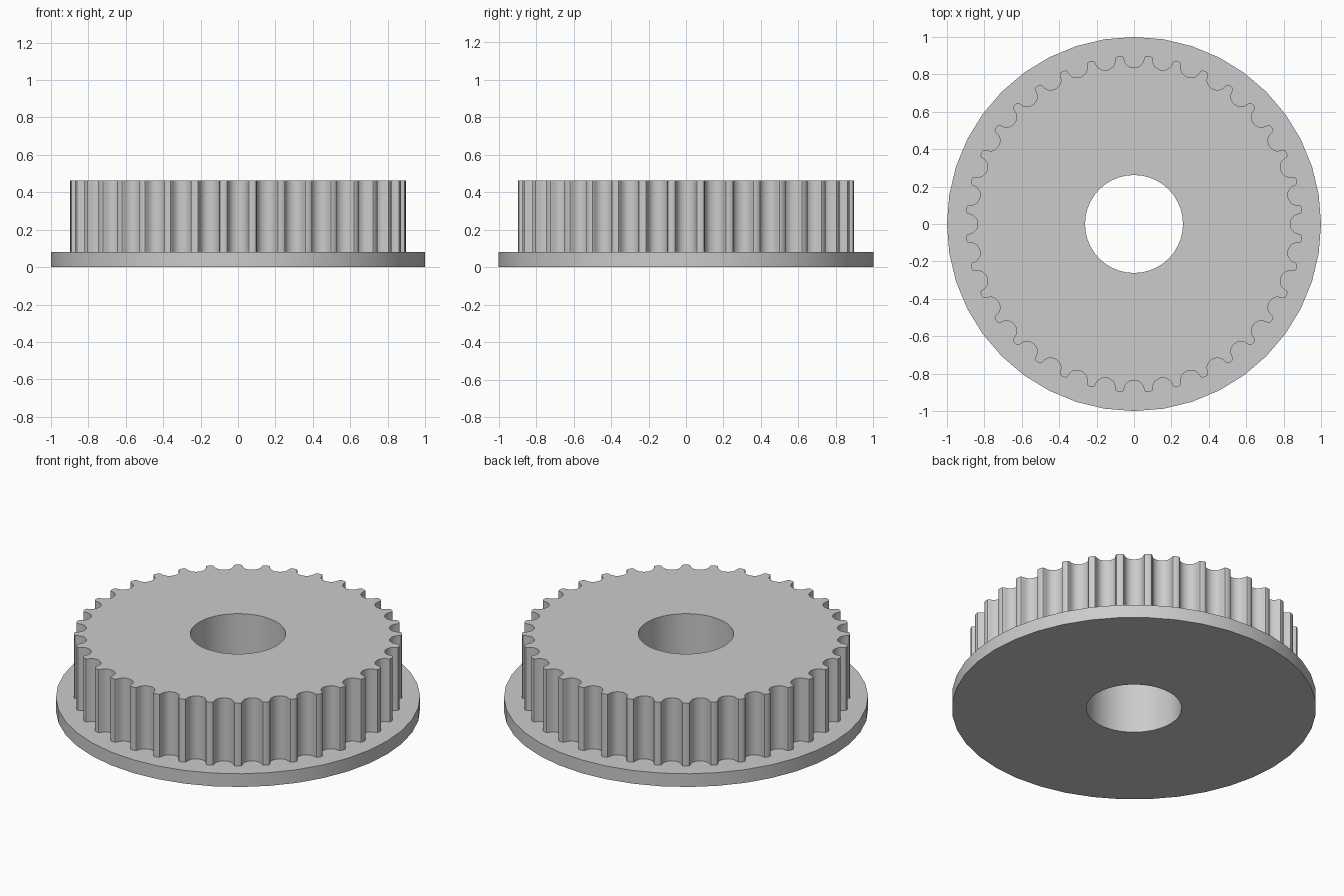
import bpy, bmesh, math

cube = bpy.data.objects.get("Cube")
if cube:
    bpy.data.objects.remove(cube, do_unlink=True)

TEETH = 36
TIP_R, FLANGE_R, BORE_R = 0.90, 1.0, 0.262
FLANGE_H, TOTAL_H = 0.08, 0.462

# Half of one belt groove: sideways offset and depth below the tip chord
HALF_GROOVE = [(0.068, 0), (0.059, 0.003), (0.0545, 0.0105), (0.0527, 0.0192),
               (0.0498, 0.0276), (0.0459, 0.0356), (0.0411, 0.0434),
               (0.0326, 0.0512), (0.0226, 0.0568), (0.0116, 0.0602)]
GROOVE_DEPTH = 0.0614

metal = bpy.data.materials.new("grey metal")
metal.use_nodes = True
GREY = (0.6, 0.6, 0.6, 1)
metal.diffuse_color = GREY
metal.node_tree.nodes["Principled BSDF"].inputs["Base Color"].default_value = GREY


def circle(radius, sides):
    return [(radius * math.cos(math.tau * i / sides),
             radius * math.sin(math.tau * i / sides)) for i in range(sides)]


def toothed_outline():
    groove = ([(-w, d) for w, d in HALF_GROOVE] + [(0, GROOVE_DEPTH)]
              + HALF_GROOVE[::-1])
    chord = math.sqrt(TIP_R ** 2 - HALF_GROOVE[0][0] ** 2)
    points = []
    for i in range(TEETH):
        a = math.tau * i / TEETH
        for side, depth in groove:
            r = chord - depth
            points.append((r * math.cos(a) - side * math.sin(a),
                           r * math.sin(a) + side * math.cos(a)))
        # middle of the tooth tip
        a += math.pi / TEETH
        points.append((TIP_R * math.cos(a), TIP_R * math.sin(a)))
    return points


def bored_solid(name, outline, z0, z1):
    """Extrude an outline with the central bore left open."""
    bm = bmesh.new()
    edges = []
    for loop in (outline, circle(BORE_R, 40)):
        verts = [bm.verts.new((x, y, z0)) for x, y in loop]
        edges += [bm.edges.new((v, verts[i - 1])) for i, v in enumerate(verts)]
    bmesh.ops.triangle_fill(bm, edges=edges, use_beauty=True, normal=(0, 0, 1))
    result = bmesh.ops.extrude_face_region(bm, geom=bm.faces[:], use_keep_orig=True)
    top = [g for g in result["geom"] if isinstance(g, bmesh.types.BMVert)]
    bmesh.ops.translate(bm, verts=top, vec=(0, 0, z1 - z0))
    bmesh.ops.recalc_face_normals(bm, faces=bm.faces[:])
    mesh = bpy.data.meshes.new(name)
    bm.to_mesh(mesh)
    bm.free()
    mesh.materials.append(metal)
    obj = bpy.data.objects.new(name, mesh)
    bpy.context.collection.objects.link(obj)
    bpy.ops.object.select_all(action="DESELECT")
    obj.select_set(True)
    bpy.context.view_layer.objects.active = obj
    bpy.ops.object.shade_smooth_by_angle(angle=math.radians(30))
    return obj


# Flat retaining disc and the toothed drum standing on it
bored_solid("base_flange", circle(FLANGE_R, 40), 0, FLANGE_H)
bored_solid("toothed_drum", toothed_outline(), FLANGE_H, TOTAL_H)
